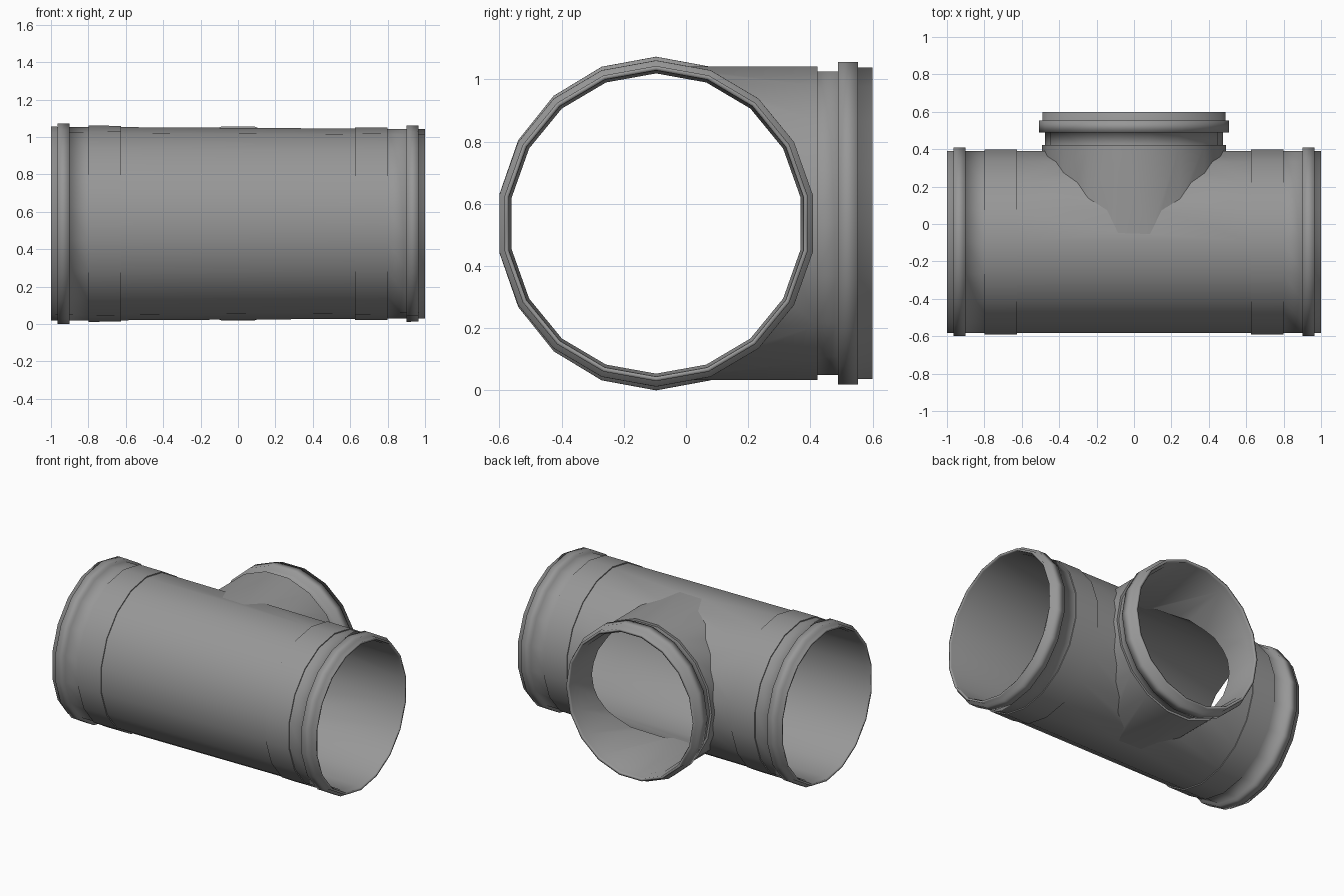
import bpy, bmesh, math
from mathutils import Vector

if "Cube" in bpy.data.objects:
    bpy.data.objects.remove(bpy.data.objects["Cube"])

SIDES = 18
CY, CZ = -0.096, 0.5365          # centre line of the main pipe


def dark_grey(name):
    mat = bpy.data.materials.new(name)
    mat.diffuse_color = (0.31, 0.31, 0.31, 1)
    mat.use_nodes = True
    mat.node_tree.nodes["Principled BSDF"].inputs["Base Color"].default_value = mat.diffuse_color
    return mat


pipe_grey = dark_grey("pipe_grey")
branch_grey = dark_grey("branch_grey")


def lathe(name, profile, point, start, mat):
    """Closed 18-sided solid swept through (position, radius) pairs."""
    bm = bmesh.new()
    rings = []
    for t, r in profile:
        rings.append([bm.verts.new(point(t, r, start + 2 * math.pi * i / SIDES))
                      for i in range(SIDES)])
    for a, b in zip(rings, rings[1:]):
        for i in range(SIDES):
            j = (i + 1) % SIDES
            bm.faces.new((a[i], a[j], b[j], b[i]))
    bm.faces.new(rings[0])
    bm.faces.new(rings[-1])
    bmesh.ops.recalc_face_normals(bm, faces=bm.faces)
    me = bpy.data.meshes.new(name)
    bm.to_mesh(me)
    bm.free()
    me.materials.append(mat)
    ob = bpy.data.objects.new(name, me)
    bpy.context.collection.objects.link(ob)
    return ob


def main_point(x, r, a):
    # slightly oval, slightly tapered towards +x
    return Vector((x, CY + 0.9655 * r * math.cos(a),
                   CZ + r * (1 - 0.012 * x) * math.sin(a)))


def branch_point(y, r, a):
    return Vector((0.963 * r * math.cos(a), y, 0.5375 + r * math.sin(a)))


def combine(target, tool, operation):
    mod = target.modifiers.new("combine", 'BOOLEAN')
    mod.operation = operation
    mod.solver = 'EXACT'
    mod.material_mode = 'TRANSFER'
    mod.object = tool
    bpy.context.view_layer.objects.active = target
    bpy.ops.object.modifier_apply(modifier=mod.name)
    bpy.data.objects.remove(tool)


# main pipe: lip, bead, neck and sleeve, mirrored to the other end
half = [(-1, .5125), (-.966, .5125), (-.966, .530), (-.902, .530), (-.902, .5125),
        (-.80, .5125), (-.80, .5195), (-.625, .5195), (-.625, .5125)]
pipe = lathe("tee_pipe", half + [(-x, r) for x, r in reversed(half)],
             main_point, math.pi / 2, pipe_grey)

# side branch: body, neck, bead and lip
branch = lathe("side_branch",
               [(-.09, .511), (.423, .511), (.423, .4955), (.489, .4955), (.489, .5265),
                (.553, .5265), (.553, .508), (.6, .508)],
               branch_point, 0, branch_grey)
combine(pipe, branch, 'UNION')

# hollow bores with a small chamfer at each mouth
bore = [(-1.02, .498), (-.99, .498), (-.96, .488)]
main_bore = lathe("main_bore", bore + [(-x, r) for x, r in reversed(bore)],
                  main_point, math.pi / 2, pipe_grey)
branch_bore = lathe("branch_bore",
                    [(-.09, .474), (.56, .474), (.59, .49), (.62, .49)],
                    branch_point, 0, branch_grey)
combine(pipe, main_bore, 'DIFFERENCE')
combine(pipe, branch_bore, 'DIFFERENCE')

# smooth all round, soft at the beads and mouths, crisp at sleeves and saddle seam
bm = bmesh.new()
bm.from_mesh(pipe.data)
for f in bm.faces:
    f.smooth = True
for e in bm.edges:
    if len(e.link_faces) != 2:
        continue
    mid = (e.verts[0].co + e.verts[1].co) / 2
    f, g = e.link_faces
    seam = f.material_index != g.material_index
    at_mouth = abs(mid.x) > 0.89 or mid.y > 0.45
    sharp = e.calc_face_angle(0) > math.radians(32)
    e.smooth = not (seam or (sharp and not at_mouth))
bm.to_mesh(pipe.data)
bm.free()
